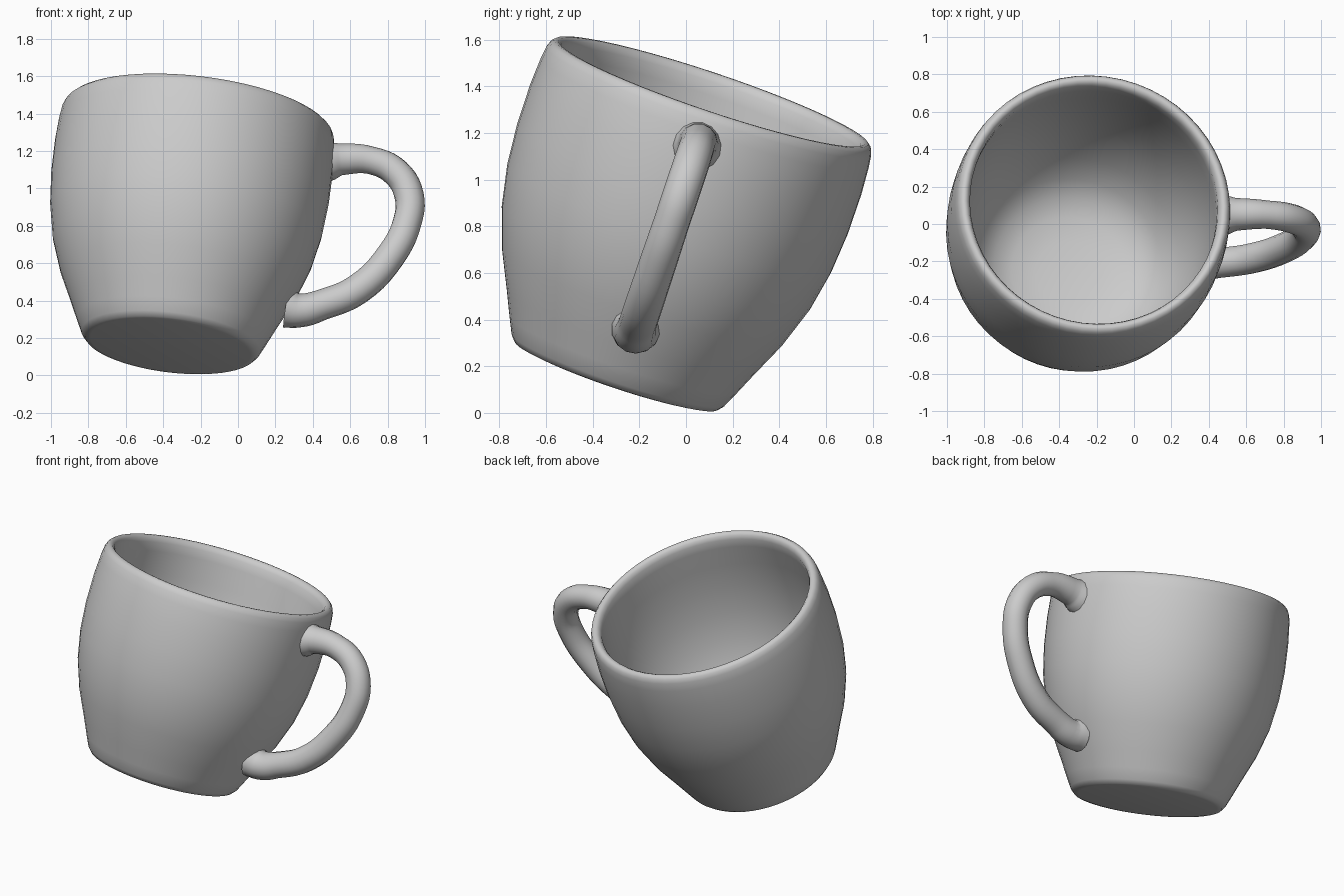
import bpy, bmesh, math
from mathutils import Vector, Matrix

if "Cube" in bpy.data.objects:
    bpy.data.objects.remove(bpy.data.objects["Cube"])

SIDES = 56
AXIS = Vector((0.117, 0.317, 0.941)).normalized()   # the cup leans back and right
BASE = Vector((-0.362, -0.30, 0.157))

ceramic = bpy.data.materials.new("grey ceramic")
ceramic.diffuse_color = (0.6, 0.6, 0.6, 1)
ceramic.use_nodes = True
ceramic.node_tree.nodes["Principled BSDF"].inputs["Base Color"].default_value = ceramic.diffuse_color


def finish(obj, angle):
    obj.data.materials.clear()
    obj.data.materials.append(ceramic)
    bpy.ops.object.select_all(action='DESELECT')
    obj.select_set(True)
    bpy.context.view_layer.objects.active = obj
    bpy.ops.object.shade_smooth_by_angle(angle=math.radians(angle))


# Cup body: one closed profile (radius, height), outside up and inside down
profile = [
    (0.0, 0.0), (0.43, 0.0), (0.46, 0.005), (0.482, 0.03), (0.515, 0.10),
    (0.56, 0.20), (0.635, 0.36), (0.697, 0.54), (0.732, 0.72), (0.747, 0.90),
    (0.748, 1.08), (0.741, 1.20), (0.734, 1.255), (0.724, 1.28),
    (0.708, 1.294), (0.692, 1.294), (0.677, 1.282), (0.667, 1.258),
    (0.667, 1.20), (0.674, 1.06), (0.676, 0.90), (0.662, 0.72),
    (0.628, 0.54), (0.565, 0.37), (0.49, 0.24), (0.41, 0.165),
    (0.31, 0.125), (0.18, 0.105), (0.0, 0.10),
]
bm = bmesh.new()
verts = [bm.verts.new((r, 0, z)) for r, z in profile]
edges = [bm.edges.new(pair) for pair in zip(verts, verts[1:])]
bmesh.ops.spin(bm, geom=verts + edges, cent=(0, 0, 0), axis=(0, 0, 1),
               angle=math.tau, steps=SIDES, use_merge=True)
bmesh.ops.remove_doubles(bm, verts=bm.verts, dist=0.0005)
bmesh.ops.recalc_face_normals(bm, faces=bm.faces)
lean = Vector((0, 0, 1)).rotation_difference(AXIS).to_matrix().to_4x4()
bm.transform(Matrix.Translation(BASE) @ lean)
mesh = bpy.data.meshes.new("cup_body")
bm.to_mesh(mesh)
bm.free()
body = bpy.data.objects.new("cup_body", mesh)
bpy.context.collection.objects.link(body)
finish(body, 50)

# Handle: round tube in a leaning plane, flared where it meets the wall (x, z, size)
path = [
    (0.482, 1.145, 1.34), (0.55, 1.155, 1.06), (0.71, 1.15, 0.92),
    (0.845, 1.085, 0.95), (0.915, 0.96, 0.96), (0.905, 0.82, 0.95),
    (0.82, 0.645, 0.98), (0.64, 0.46, 1.0), (0.45, 0.378, 1.0),
    (0.33, 0.347, 1.1), (0.258, 0.358, 1.28),
]
curve = bpy.data.curves.new("handle", 'CURVE')
curve.dimensions = '3D'
curve.bevel_depth = 0.082
curve.bevel_resolution = 5
curve.resolution_u = 5
curve.use_fill_caps = True
spline = curve.splines.new('BEZIER')
spline.bezier_points.add(len(path) - 1)
for point, (x, z, size) in zip(spline.bezier_points, path):
    point.co = (x, 0.05 + 0.335 * (z - 1.15), z)
    point.radius = size
    point.handle_left_type = point.handle_right_type = 'AUTO'
handle = bpy.data.objects.new("handle", curve)
bpy.context.collection.objects.link(handle)
bpy.ops.object.select_all(action='DESELECT')
handle.select_set(True)
bpy.context.view_layer.objects.active = handle
bpy.ops.object.convert(target='MESH')
finish(bpy.context.view_layer.objects.active, 50)
